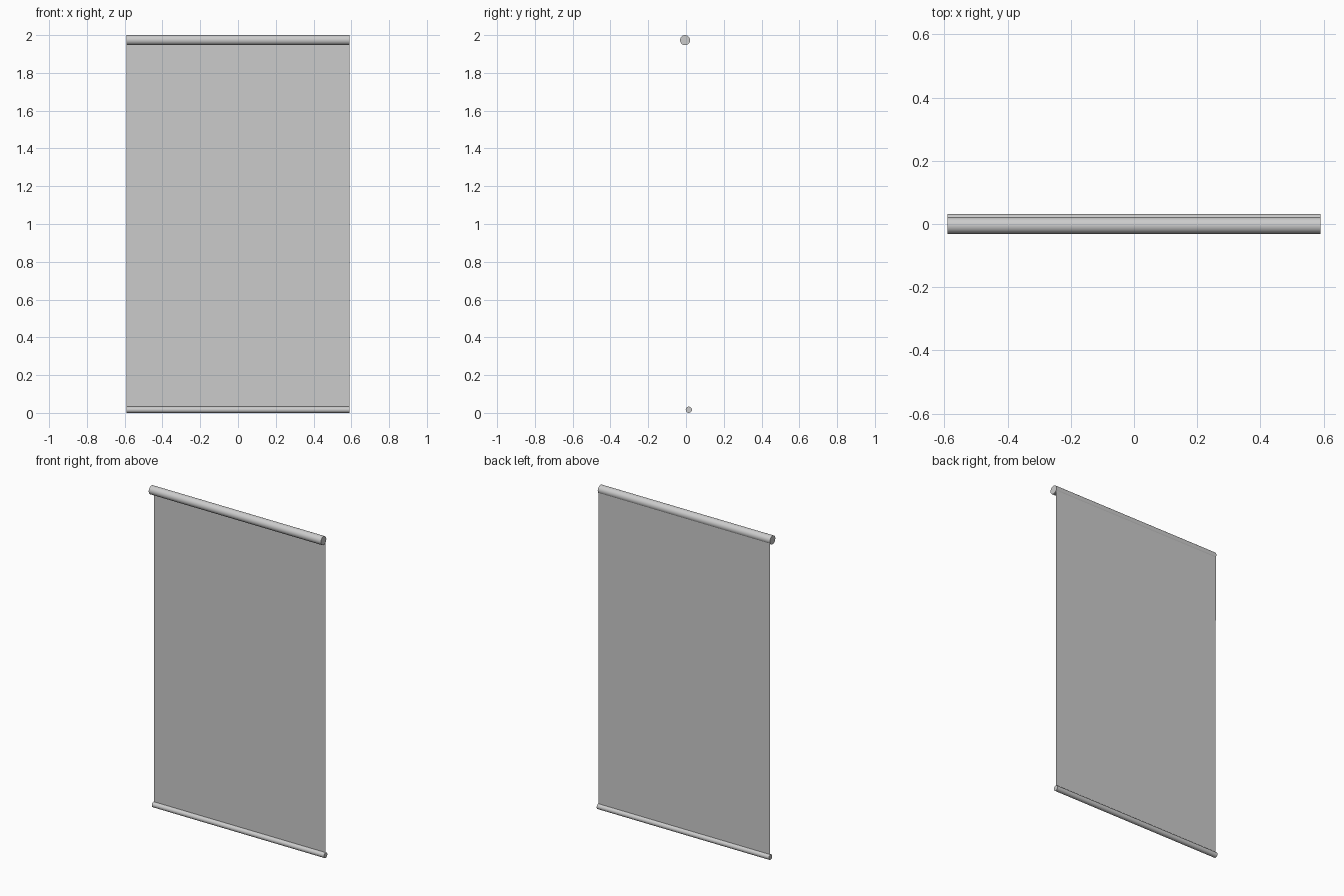
import bpy, math

if "Cube" in bpy.data.objects:
    bpy.data.objects.remove(bpy.data.objects["Cube"])

HALF = 0.59          # half the width of the blind
TUBE_R, BAR_R = 0.0265, 0.0165
TUBE_Y, BAR_Y = -0.005, 0.015


def rod(name, radius, y, z):
    """Smooth capped cylinder lying along x."""
    bpy.ops.mesh.primitive_cylinder_add(vertices=32, radius=radius, depth=2 * HALF,
                                        location=(0, y, z), rotation=(0, math.pi / 2, 0))
    ob = bpy.context.object
    ob.name = name
    bpy.ops.object.shade_smooth_by_angle(angle=math.radians(30))
    return ob


# Top roller and bottom weight bar
rod("roller_tube", TUBE_R, TUBE_Y, 2 - TUBE_R)
rod("bottom_bar", BAR_R, BAR_Y, BAR_R)

# Hanging fabric: leaves the back of the roller and drops to the bar
w = HALF - 0.001
profile = [(TUBE_Y + TUBE_R * math.cos(a), 2 - TUBE_R + TUBE_R * math.sin(a)) for a in (0.0, -0.35)]
profile = [(0.0175, 2 - TUBE_R), (0.0165, BAR_R)]
verts = [(s * w, y, z) for y, z in profile for s in (-1, 1)]
mesh = bpy.data.meshes.new("fabric")
mesh.from_pydata(verts, [], [(0, 1, 3, 2)])
fabric = bpy.data.objects.new("fabric", mesh)
bpy.context.collection.objects.link(fabric)
